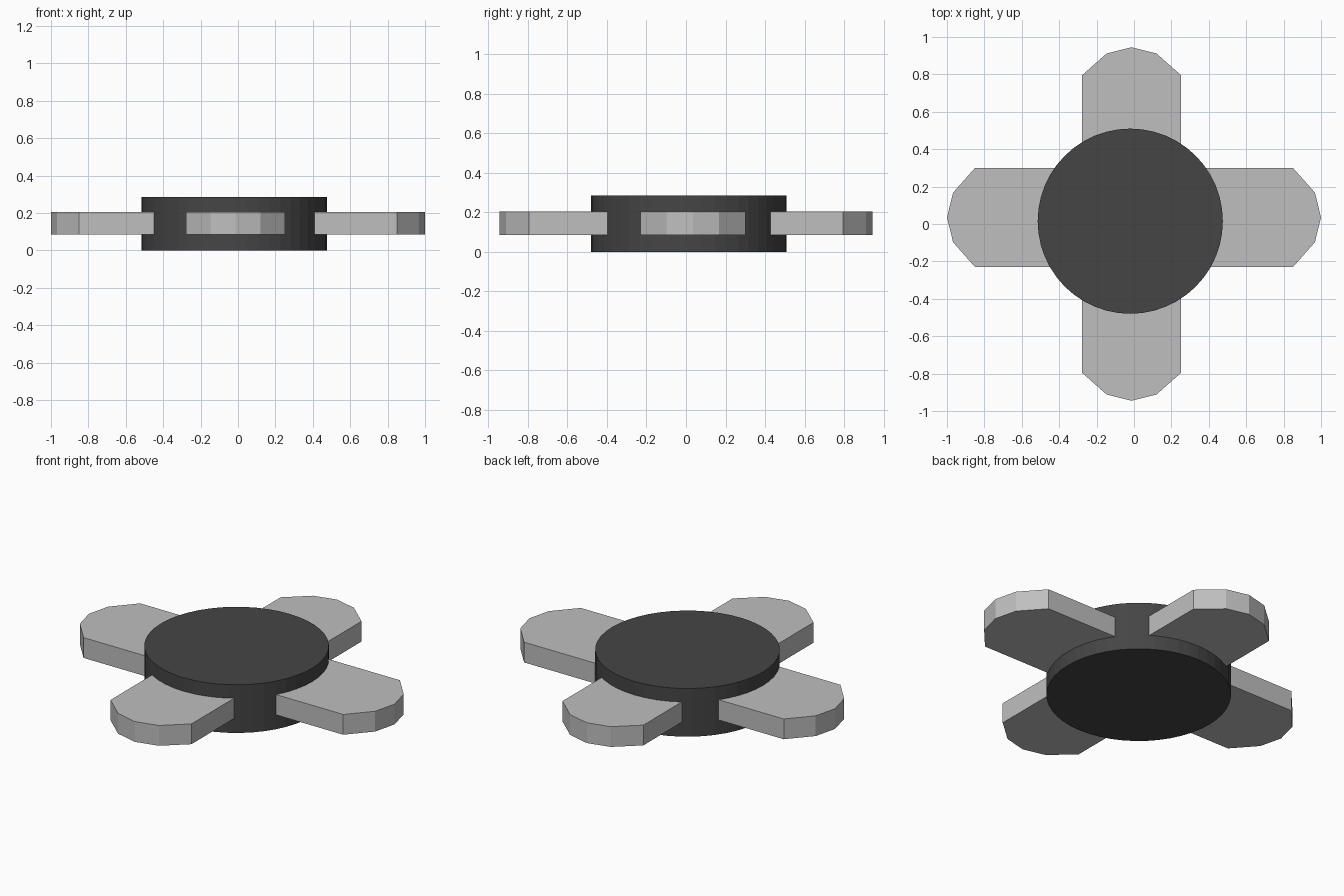
import bpy, bmesh, math
from mathutils import Matrix

cube = bpy.data.objects.get("Cube")
if cube:
    bpy.data.objects.remove(cube, do_unlink=True)


def make_material(name, value):
    mat = bpy.data.materials.new(name)
    mat.use_nodes = True
    colour = (value, value, value, 1)
    mat.diffuse_color = colour
    mat.node_tree.nodes["Principled BSDF"].inputs["Base Color"].default_value = colour
    return mat


dark = make_material("dark grey", 0.06)
light = make_material("light grey", 0.52)

# Central hub
HUB_X, HUB_Y, HUB_HEIGHT = -0.02, 0.015, 0.285
bpy.ops.mesh.primitive_cylinder_add(vertices=48, radius=0.495, depth=HUB_HEIGHT,
                                    location=(HUB_X, HUB_Y, HUB_HEIGHT / 2))
hub = bpy.context.object
hub.name = "hub"
hub.data.materials.append(dark)


# Flat paddle with a faceted round tip, pointing along +x before turning
def make_paddle(name, angle, tip, offset):
    half = [(0.2, 0.265), (tip - 0.15, 0.265), (tip - 0.033, 0.133)]
    outline = half + [(tip, 0)] + [(x, -y) for x, y in reversed(half)]
    bm = bmesh.new()
    face = bm.faces.new([bm.verts.new((x, y, 0.085)) for x, y in outline])
    lifted = bmesh.ops.extrude_face_region(bm, geom=[face])["geom"]
    bmesh.ops.translate(bm, vec=(0, 0, 0.12),
                        verts=[v for v in lifted if isinstance(v, bmesh.types.BMVert)])
    turn = Matrix.Rotation(math.radians(angle), 4, "Z")
    bmesh.ops.transform(bm, matrix=Matrix.Translation(offset) @ turn, verts=bm.verts)
    bmesh.ops.recalc_face_normals(bm, faces=bm.faces)
    mesh = bpy.data.meshes.new(name)
    bm.to_mesh(mesh)
    bm.free()
    mesh.materials.append(light)
    paddle = bpy.data.objects.new(name, mesh)
    bpy.context.collection.objects.link(paddle)


# Four paddles around the hub
side_offset, end_offset = (0, 0.035, 0), (-0.013, 0, 0)
make_paddle("left_paddle", 0, 1.0, side_offset)
make_paddle("back_paddle", 90, 0.945, end_offset)
make_paddle("right_paddle", 180, 1.0, side_offset)
make_paddle("front_paddle", 270, 0.945, end_offset)
